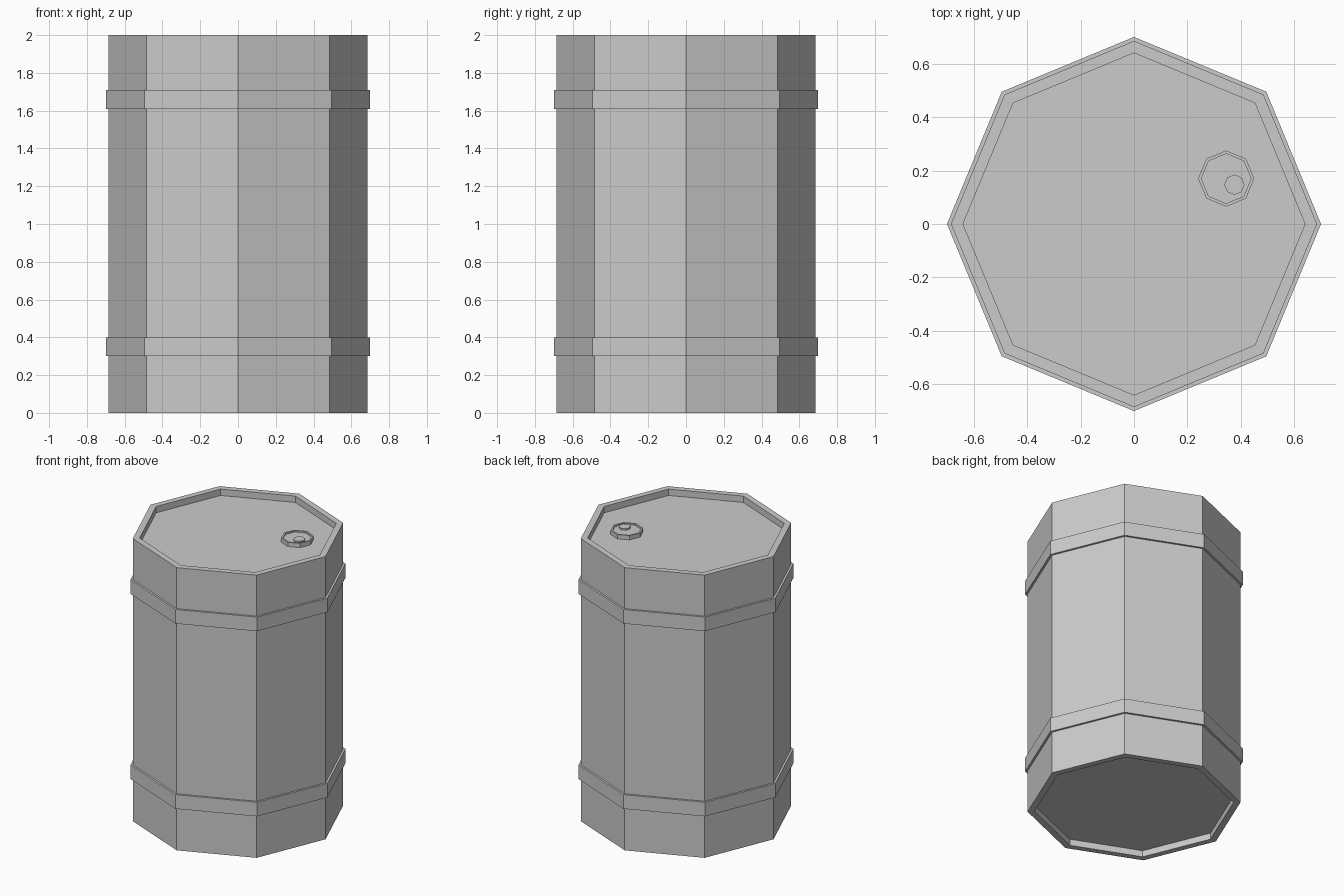
import bpy, bmesh
from math import cos, sin, tau

if "Cube" in bpy.data.objects:
    bpy.data.objects.remove(bpy.data.objects["Cube"])

SIDES = 8


def lathe(name, profile, loc=(0, 0, 0), closed=False):
    """Spin an (r, z) profile into an eight-sided solid; open profiles get end caps."""
    bm = bmesh.new()
    rings = [[bm.verts.new((r * cos(tau * i / SIDES), r * sin(tau * i / SIDES), z))
              for i in range(SIDES)] for r, z in profile]
    pairs = list(zip(rings, rings[1:]))
    if closed:
        pairs.append((rings[-1], rings[0]))
    else:
        bm.faces.new(rings[0])
        bm.faces.new(rings[-1])
    for a, b in pairs:
        for i in range(SIDES):
            j = (i + 1) % SIDES
            bm.faces.new((a[i], a[j], b[j], b[i]))
    bmesh.ops.recalc_face_normals(bm, faces=bm.faces)
    mesh = bpy.data.meshes.new(name)
    bm.to_mesh(mesh)
    bm.free()
    obj = bpy.data.objects.new(name, mesh)
    obj.location = loc
    bpy.context.collection.objects.link(obj)
    return obj


R, RIM, DEPTH = 0.685, 0.64, 0.045

# Drum body with recessed top and bottom
lathe("drum_body", [(RIM, DEPTH), (RIM, 0), (R, 0), (R, 2), (RIM, 2), (RIM, 2 - DEPTH)])

# Two raised hoops
for name, z in (("lower_hoop", 0.30), ("upper_hoop", 1.61)):
    lathe(name, [(0.67, z), (0.70, z), (0.70, z + 0.10), (0.67, z + 0.10)], closed=True)

# Filler cap with a shallow rim, and its small plug
lid = 2 - DEPTH
lathe("filler_cap", [(0.105, -0.005), (0.105, 0.03), (0.093, 0.03), (0.093, 0.02)],
      (0.345, 0.17, lid))
lathe("cap_plug", [(0.038, 0.015), (0.038, 0.032)], (0.376, 0.147, lid))
